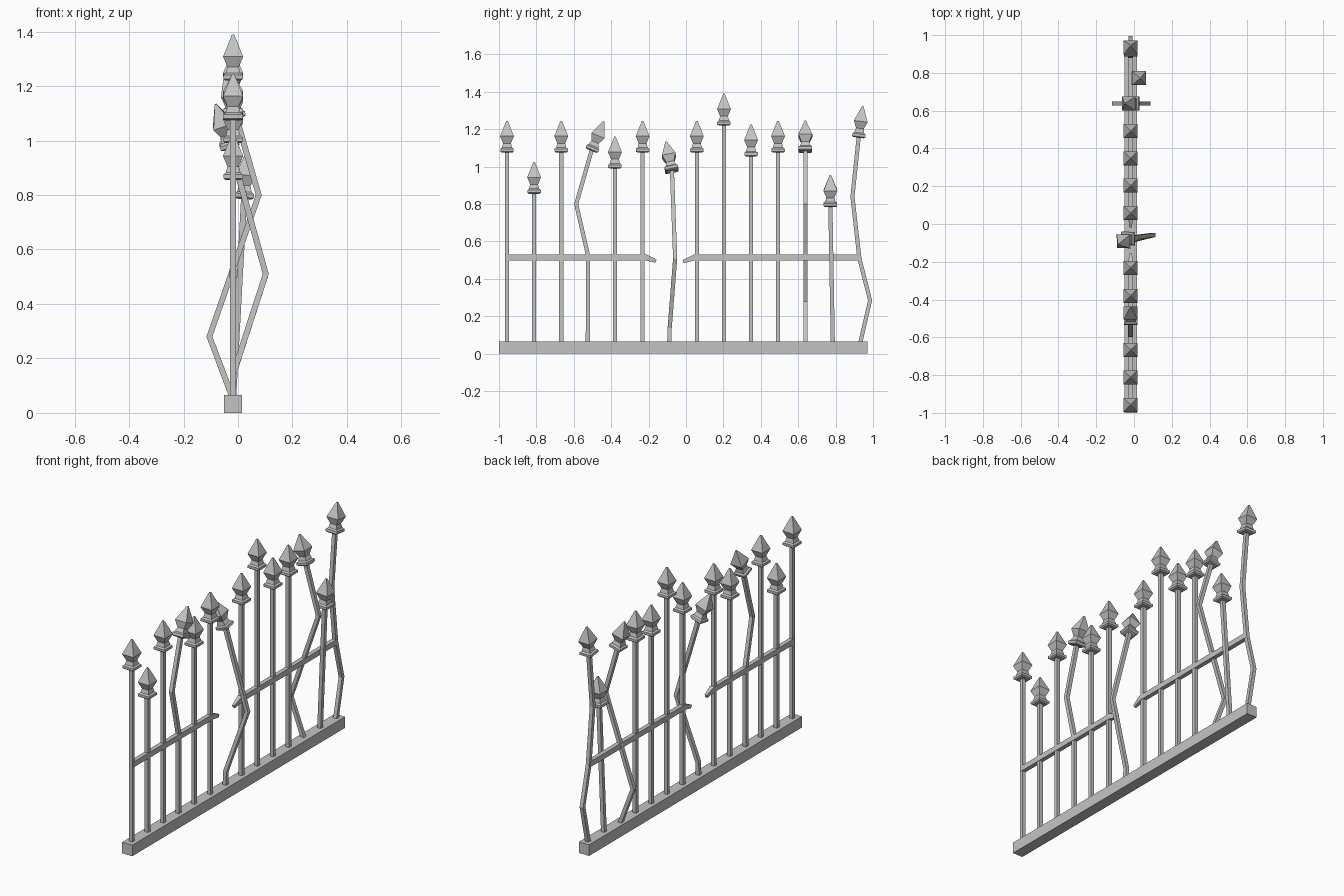
import bpy
import bmesh
from mathutils import Vector

cube = bpy.data.objects.get("Cube")
if cube:
    bpy.data.objects.remove(cube, do_unlink=True)

CX = -0.018          # centre plane of the fence
BASE_TOP = 0.065
UP = Vector((0, 0, 1))

iron = bpy.data.materials.new("weathered_grey_iron")
iron.use_nodes = True
grey = (0.55, 0.55, 0.55, 1)
iron.diffuse_color = grey
iron.node_tree.nodes["Principled BSDF"].inputs["Base Color"].default_value = grey


def loft(name, rings):
    """Skin square rings given as (centre, axis, half width x, half width y)."""
    bm = bmesh.new()
    loops = []
    for centre, axis, hx, hy in rings:
        turn = UP.rotation_difference(axis)
        loops.append([bm.verts.new(centre + turn @ Vector((sx * hx, sy * hy, 0)))
                      for sx, sy in ((-1, -1), (1, -1), (1, 1), (-1, 1))])
    for a, b in zip(loops, loops[1:]):
        for i in range(4):
            j = (i + 1) % 4
            bm.faces.new((a[i], a[j], b[j], b[i]))
    bm.faces.new(loops[0][::-1])
    bm.faces.new(loops[-1])
    bmesh.ops.recalc_face_normals(bm, faces=bm.faces)
    mesh = bpy.data.meshes.new(name)
    bm.to_mesh(mesh)
    bm.free()
    mesh.materials.append(iron)
    obj = bpy.data.objects.new(name, mesh)
    bpy.context.collection.objects.link(obj)
    return obj


def sweep(name, points, sizes):
    """Square bar along a path, mitred at the bends."""
    pts = [Vector(p) for p in points]
    rings = []
    for i, p in enumerate(pts):
        before = (p - pts[i - 1]).normalized() if i else Vector()
        after = (pts[i + 1] - p).normalized() if i + 1 < len(pts) else Vector()
        rings.append((p, (before + after).normalized(), *sizes[i]))
    return loft(name, rings)


# Spear head outline: height above collar bottom, half width
HEAD = [(0, 0.028), (0.006, 0.036), (0.02, 0.036), (0.027, 0.027),
        (0.05, 0.021), (0.088, 0.037), (0.17, 0.004)]


def picket(label, path, lean):
    axis = Vector(lean).normalized()
    foot = Vector(path[-1])
    sweep("picket_bar_" + label, path + [tuple(foot + axis * 0.01)],
          [(0.011, 0.011)] * (len(path) + 1))
    loft("spear_head_" + label, [(foot + axis * h, axis, w, w) for h, w in HEAD])


# Base beam
loft("base_beam", [(Vector((CX, -0.015, z)), UP, 0.033, 0.985) for z in (0, BASE_TOP)])

# Straight pickets: position along the fence, height of the tip
STRAIGHT = [(-0.957, 1.245), (-0.812, 1.025), (-0.667, 1.245), (-0.38, 1.16),
            (-0.232, 1.245), (0.058, 1.245), (0.203, 1.39), (0.348, 1.225),
            (0.492, 1.245)]
for n, (y, tip) in enumerate(STRAIGHT, 1):
    picket(f"straight_{n}", [(CX, y, 0.05), (CX, y, tip - 0.17)], (0, 0, 1))

# Bent pickets: path and direction of the head
picket("bent_sideways", [(CX, -0.525, 0.05), (CX, -0.525, 0.53),
                         (CX, -0.587, 0.8), (CX, -0.505, 1.085)], (0, 0.42, 1))
picket("bent_outward", [(CX, -0.09, 0.05), (CX, -0.087, 0.14), (0.102, -0.058, 0.51),
                        (-0.028, -0.075, 0.975)], (-0.34, -0.2, 1))
picket("bent_zigzag", [(CX, 0.638, 0.05), (-0.105, 0.638, 0.28), (0.076, 0.638, 0.8),
                       (-0.005, 0.638, 1.08)], (-0.26, 0, 1))
picket("leaning", [(CX, 0.785, 0.05), (0.022, 0.772, 0.785)], (0.06, 0, 1))
picket("bent_end", [(CX, 0.93, 0.05), (CX, 0.984, 0.285), (CX, 0.927, 0.51),
                    (CX, 0.89, 0.84), (CX, 0.923, 1.155)], (0, 0.13, 1))

# Two halves of the broken middle rail, with torn drooping ends
full, torn = (0.013, 0.016), (0.007, 0.009)
sweep("rail_front_half", [(CX, -0.96, 0.515), (CX, -0.215, 0.515), (CX, -0.16, 0.495)],
      [full, full, torn])
sweep("rail_back_half", [(CX, 0.93, 0.515), (CX, 0.045, 0.515), (CX, -0.015, 0.492)],
      [full, full, torn])
